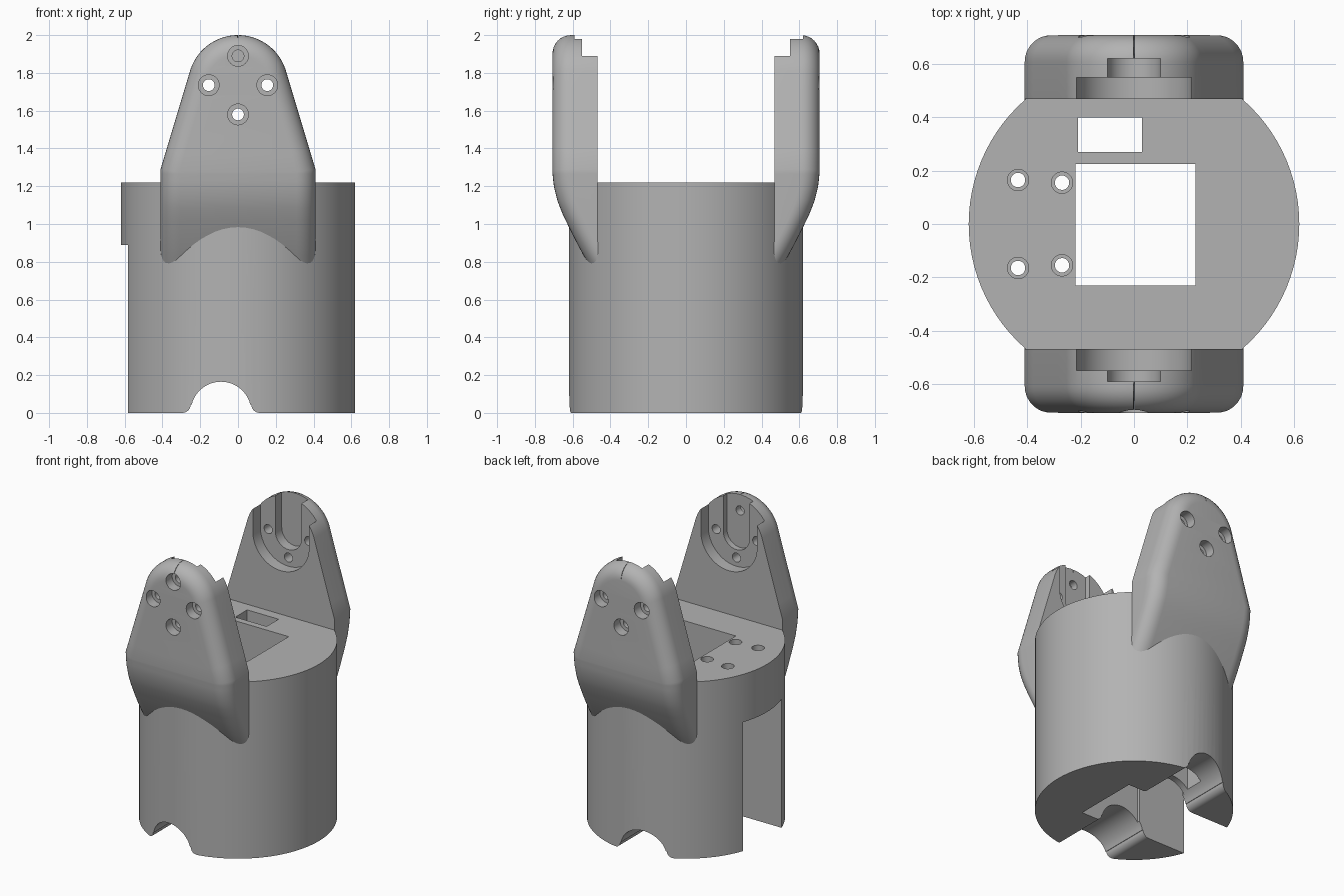
import bpy, bmesh, math

cube = bpy.data.objects.get("Cube")
if cube:
    bpy.data.objects.remove(cube)

grey = bpy.data.materials.new("plain grey")
grey.use_nodes = True
grey.diffuse_color = (0.45, 0.45, 0.45, 1)
grey.node_tree.nodes["Principled BSDF"].inputs["Base Color"].default_value = grey.diffuse_color


def finish(name, bm):
    bmesh.ops.recalc_face_normals(bm, faces=bm.faces)
    mesh = bpy.data.meshes.new(name)
    bm.to_mesh(mesh)
    bm.free()
    mesh.materials.append(grey)
    ob = bpy.data.objects.new(name, mesh)
    bpy.context.collection.objects.link(ob)
    return ob


def skin(name, rings):
    """Closed solid skinned through equal rings, capped at both ends."""
    bm = bmesh.new()
    loops = [[bm.verts.new(p) for p in ring] for ring in rings]
    n = len(loops[0])
    for a, b in zip(loops, loops[1:]):
        for i in range(n):
            j = (i + 1) % n
            bm.faces.new((a[i], a[j], b[j], b[i]))
    bm.faces.new(loops[0])
    bm.faces.new(loops[-1])
    return finish(name, bm)


def prism(name, profile, axis, lo, hi):
    """Extrude a 2D profile along y (x, z points) or z (x, y points)."""
    place = {"y": lambda p, d: (p[0], d, p[1]), "z": lambda p, d: (p[0], p[1], d)}[axis]
    return skin(name, [[place(p, d) for p in profile] for d in (lo, hi)])


def arc(cx, cy, r, start, end, steps):
    angles = [math.radians(start + (end - start) * i / steps) for i in range(steps + 1)]
    return [(cx + r * math.cos(a), cy + r * math.sin(a)) for a in angles]


def circle(cx, cy, r, n=32):
    return arc(cx, cy, r, 0, 360, n)[:-1]


def rect(x0, x1, y0, y1):
    return [(x0, y0), (x1, y0), (x1, y1), (x0, y1)]


def cut(target, cutters):
    """Subtract the cutters, keep the result and remove the cutters."""
    for c in cutters:
        c.hide_render = True
        mod = target.modifiers.new("cut", "BOOLEAN")
        mod.operation = "DIFFERENCE"
        mod.solver = "EXACT"
        mod.object = c
    bpy.context.view_layer.update()
    graph = bpy.context.evaluated_depsgraph_get()
    mesh = bpy.data.meshes.new_from_object(target.evaluated_get(graph))
    target.modifiers.clear()
    target.data = mesh
    for c in cutters:
        bpy.data.objects.remove(c)


# Round body
BODY_TOP = 1.22
body = prism("body", circle(0, 0, 0.62, 96), "z", 0, BODY_TOP)

# Cable arch with flared feet, running front to back
arch = [(0.12, -0.1), (0.12, 0)] + arc(0.115, 0.045, 0.045, 270, 180, 6)
arch += arc(-0.09, 0.005, 0.16, 14, 166, 24)
arch += arc(-0.295, 0.045, 0.045, 0, -90, 6) + [(-0.3, 0), (-0.3, -0.1)]

cutters = [
    prism("shaft", rect(-0.22, 0.23, -0.23, 0.225), "z", -0.2, 1.4),
    prism("side_channel", rect(-0.8, -0.1, -0.21, 0.21), "z", -0.3, 0.89),
    prism("cable_hole", rect(-0.21, 0.03, 0.27, 0.4), "z", -0.25, 1.5),
    prism("arch", arch, "y", -1, 1),
]
for x, y in ((-0.435, 0.165), (-0.27, 0.155), (-0.435, -0.165), (-0.27, -0.155)):
    cutters.append(prism("screw", circle(x, y, 0.027), "z", 0.8, 1.4))
    cutters.append(prism("screw_head", circle(x, y, 0.04), "z", 1.12, 1.45))
cut(body, cutters)

# Arms: outer outline (half width, z, normal angle) and outer depth by height
EDGE, PIVOT, HEAD, INNER = 0.1, 1.735, 0.265, 0.468
DEPTH = [(0.765, 0.502), (0.86, 0.557), (0.95, 0.604), (1.05, 0.652),
         (1.12, 0.68), (1.2, 0.7), (1.28, 0.708), (2.1, 0.708)]


def depth(z):
    z = max(z, DEPTH[0][0])
    for (z0, d0), (z1, d1) in zip(DEPTH, DEPTH[1:]):
        if z <= z1:
            return d0 + (d1 - d0) * (z - z0) / (z1 - z0)
    return DEPTH[-1][1]


TILT = 17
shoulder = arc(0, PIVOT, HEAD, TILT, 89.7, 24)
outline = [(0.41, 0.765 + 0.5 * i / 14, 0) for i in range(15)]
outline.append((0.41, 1.29, TILT / 2))
for i in range(1, 5):
    t = i / 5
    outline.append((0.41 + (shoulder[0][0] - 0.41) * t, 1.29 + (shoulder[0][1] - 1.29) * t, TILT))
outline += [(x, z, TILT + (89.7 - TILT) * i / 24) for i, (x, z) in enumerate(shoulder)]


def arm(name, side):
    rings = []
    for w, z, angle in outline:
        a = math.radians(angle)
        half = [(w, min(INNER, depth(z) - EDGE - 0.002), z)]
        for k in range(9):
            q = math.radians(90 * k / 8)
            inset, sink = EDGE * (1 - math.cos(q)), EDGE * (1 - math.sin(q))
            zz = z - inset * math.sin(a)
            half.append((w - inset * math.cos(a), depth(zz) - sink, zz))
        ring = half + [(-x, y, zz) for x, y, zz in reversed(half)]
        rings.append([(x, side * y, zz) for x, y, zz in ring])
    return skin(name, rings)


def pocket(r):
    return arc(0, PIVOT, r, 180, 360, 32) + [(r, 2.2), (-r, 2.2)]


def build_arm(name, side, slot_depth, holes):
    part = arm(name, side)
    tools = [prism("pocket", pocket(0.215), "y", side * 0.3, side * 0.55),
             prism("slot", pocket(0.1), "y", side * 0.35, side * slot_depth)]
    for angle in holes:
        x = 0.155 * math.cos(math.radians(angle))
        z = PIVOT + 0.155 * math.sin(math.radians(angle))
        tools.append(prism("bolt", circle(x, z, 0.031), "y", side * 0.4, side * 0.9))
        tools.append(prism("bolt_head", circle(x, z, 0.055), "y", side * 0.64, side * 0.95))
    cut(part, tools)
    return part


front_arm = build_arm("front_arm", -1, 0.59, (0, 90, 180, 270))
back_arm = build_arm("back_arm", 1, 0.62, (0, 180, 270))

# Smooth shading with sharp edges kept
for ob in (body, front_arm, back_arm):
    bpy.ops.object.select_all(action="DESELECT")
    ob.select_set(True)
    bpy.context.view_layer.objects.active = ob
    bpy.ops.object.shade_smooth_by_angle(angle=math.radians(30))
